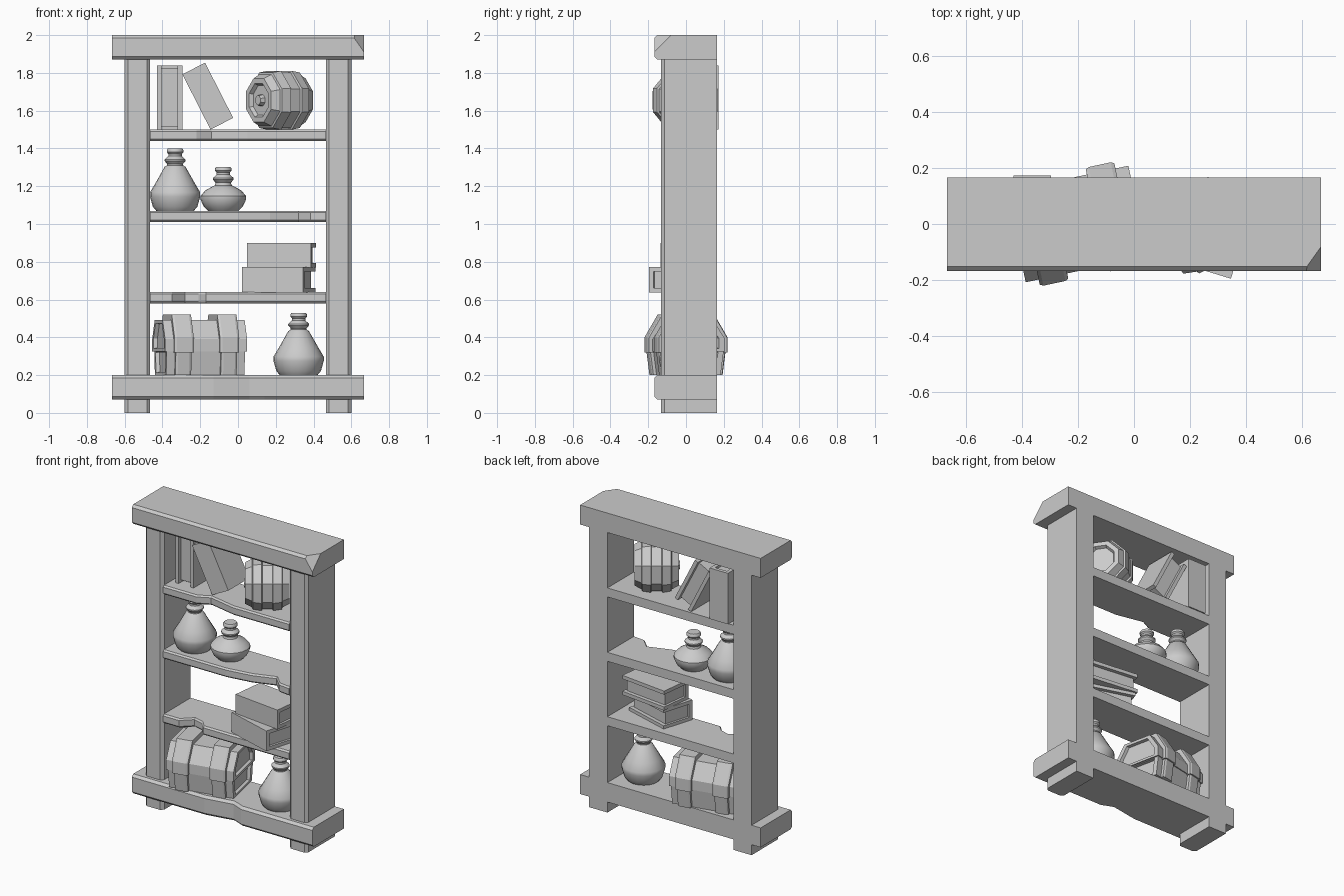
import bpy, bmesh
from math import sin, cos, pi, radians
from mathutils import Matrix, Vector

if "Cube" in bpy.data.objects:
    bpy.data.objects.remove(bpy.data.objects["Cube"])


def add_mesh(name, verts, faces, matrix=None):
    me = bpy.data.meshes.new(name)
    me.from_pydata(verts, [], faces)
    bm = bmesh.new()
    bm.from_mesh(me)
    bmesh.ops.recalc_face_normals(bm, faces=bm.faces)
    bm.to_mesh(me)
    bm.free()
    ob = bpy.data.objects.new(name, me)
    bpy.context.collection.objects.link(ob)
    if matrix is not None:
        ob.matrix_world = matrix
    return ob


def loft(name, rings, matrix=None):
    """Skin equal-length rings and cap both ends."""
    n = len(rings[0])
    verts = [p for r in rings for p in r]
    faces = [(k * n + i, k * n + (i + 1) % n, (k + 1) * n + (i + 1) % n, (k + 1) * n + i)
             for k in range(len(rings) - 1) for i in range(n)]
    faces += [tuple(range(n)), tuple(range(len(verts) - n, len(verts)))]
    return add_mesh(name, verts, faces, matrix)


def place(x, y, z, turn=0):
    return Matrix.Translation((x, y, z)) @ Matrix.Rotation(radians(turn), 4, 'Z')


BACK = 0.165


def plank(name, half, front, z0, z1, c, dents=()):
    """Horizontal board with chamfered front edges and a worn front outline."""
    edge = [(-half, front), *dents, (half, front)]

    def ring(z, inset):
        return [(x, y + inset, z) for x, y in edge] + [(half, BACK, z), (-half, BACK, z)]
    return loft(name, [ring(z0, c), ring(z0 + c, 0), ring(z1 - c, 0), ring(z1, c)])


# top beam with a broken corner
top = plank("top_beam", 0.667, -0.168, 1.87, 2.0, 0.016)
bm = bmesh.new()
bm.from_mesh(top.data)
a, b, d = Vector((0.61, -0.16, 2)), Vector((0.667, -0.08, 2)), Vector((0.667, -0.168, 1.91))
normal = (b - a).cross(d - a)
if normal.x < 0:
    normal.negate()
cut = bmesh.ops.bisect_plane(bm, geom=bm.verts[:] + bm.edges[:] + bm.faces[:],
                             plane_co=a, plane_no=normal, clear_outer=True)
bmesh.ops.holes_fill(bm, edges=[e for e in bm.edges if e.is_boundary])
bmesh.ops.recalc_face_normals(bm, faces=bm.faces)
bm.to_mesh(top.data)
bm.free()

# bottom beam and worn shelves
plank("bottom_beam", 0.667, -0.168, 0.07, 0.2, 0.016,
      [(-0.13, -0.168), (0.06, -0.135), (0.14, -0.168)])
plank("upper_shelf", 0.465, -0.125, 1.44, 1.5, 0.01,
      [(-0.22, -0.125), (-0.14, -0.085), (0.05, -0.125)])
plank("middle_shelf", 0.465, -0.125, 1.01, 1.07, 0.01,
      [(0.0, -0.125), (0.17, -0.10), (0.32, -0.05), (0.385, -0.115)])
plank("lower_shelf", 0.465, -0.125, 0.58, 0.64, 0.01,
      [(-0.35, -0.125), (-0.28, -0.06), (-0.21, -0.08), (-0.17, -0.125)])

# posts and feet with chamfered front corners
for side, cx in (("left", -0.5325), ("right", 0.5325)):
    h, f, c = 0.0675, -0.132, 0.018
    prof = [(-h, f + c), (-h + c, f), (h - c, f), (h, f + c), (h, BACK), (-h, BACK)]
    for part, z0, z1 in (("post", 0.2, 1.87), ("foot", 0.0, 0.07)):
        loft(f"{side}_{part}", [[(cx + x, y, z) for x, y in prof] for z in (z0, z1)])


# books: C-shaped cover round a recessed page block
def book(name, centre, along, spine, length=0.34, depth=0.22, thick=0.135):
    l, s = Vector(along).normalized(), Vector(spine).normalized()
    t = l.cross(-s)
    m = Matrix.Translation(centre) @ Matrix((l, -s, t)).transposed().to_4x4()
    D, T, c = depth / 2, thick / 2, 0.024
    cover = [(-D, -T), (D, -T), (D, -T + c), (-D + c, -T + c),
             (-D + c, T - c), (D, T - c), (D, T), (-D, T)]
    loft(name + "_cover", [[(x, y, z) for y, z in cover] for x in (-length / 2, length / 2)], m)
    p = [(-D + c, -T + c), (D - 0.025, -T + c), (D - 0.025, T - c), (-D + c, T - c)]
    e = length / 2 - 0.016
    loft(name + "_pages", [[(x, y, z) for y, z in p] for x in (-e, e)], m)


def turned(deg):
    r = radians(deg)
    return (cos(r), sin(r), 0), (sin(r), -cos(r), 0)


lean = radians(27)
book("upright_book", (-0.3625, 0.063, 1.67), (0, 0, 1), (0, 1, 0))
book("leaning_book", (-0.16, 0.045, 1.677), (-sin(lean), 0, cos(lean)), (0, -1, 0), 0.328)
book("lower_lying_book", (0.215, -0.04, 0.705), *turned(-17))
book("upper_lying_book", (0.23, -0.005, 0.835), *turned(-7), thick=0.13)


# barrel: eight-sided, lying on its side, with hoops and sunken ends
def octagon(x, r):
    return [(x, r * cos(pi / 8 + i * pi / 4), r * sin(pi / 8 + i * pi / 4)) for i in range(8)]


half_profile = [(-0.115, 0.085), (-0.135, 0.095), (-0.135, 0.125), (-0.092, 0.148),
                (-0.088, 0.159), (-0.035, 0.168), (-0.03, 0.158)]
profile = half_profile + [(-x, r) for x, r in reversed(half_profile)]
barrel_at = place(0.22, -0.005, 1.655, 35)
loft("barrel", [octagon(x, r) for x, r in profile], barrel_at)
loft("barrel_plug", [octagon(-0.14, 0.026), octagon(-0.11, 0.034)], barrel_at)


# round bottles
def bottle(name, x, y, z, body):
    shoulder = body[-1][1]
    neck = [(0.042, 0.008), (0.042, 0.015), (0.055, 0.03), (0.055, 0.038), (0.036, 0.056),
            (0.036, 0.068), (0.044, 0.077), (0.044, 0.088), (0.038, 0.097)]
    prof = body + [(r, shoulder + h) for r, h in neck]
    n = 20
    ob = loft(name, [[(r * cos(2 * pi * i / n), r * sin(2 * pi * i / n), h) for i in range(n)]
                     for r, h in prof], place(x, y, z))
    bpy.ops.object.select_all(action='DESELECT')
    ob.select_set(True)
    bpy.context.view_layer.objects.active = ob
    bpy.ops.object.shade_smooth_by_angle(angle=radians(40))


tall = [(0.1, 0), (0.118, 0.022), (0.133, 0.075), (0.133, 0.098), (0.105, 0.145), (0.055, 0.233)]
squat = [(0.08, 0), (0.103, 0.022), (0.121, 0.06), (0.121, 0.078), (0.095, 0.108), (0.045, 0.145)]
bottle("tall_bottle", -0.333, 0.02, 1.07, tall)
bottle("squat_bottle", -0.078, 0.03, 1.07, squat[:-1] + [(0.045, 0.135)])
bottle("floor_bottle", 0.321, -0.01, 0.2, tall)

# chest: tapered base, faceted lid and two pairs of straps
CHEST = place(-0.203, 0.0, 0.2, 12)
base_half = [(0.142, 0), (0.16, 0.135)]
lid_half = [(0.165, 0.125), (0.165, 0.19), (0.1, 0.292)]


def section(x, half, grow=0.0, k=1.0):
    zc = sum(z for _, z in half) / len(half)
    right = [(y * k + grow, zc + (z - zc) * k) for y, z in half]
    pts = [(-y, z) for y, z in right] + right[::-1]
    return [(x, y, z) for y, z in pts]


for name, half, e in (("chest_base", base_half, 0.212), ("chest_lid", lid_half, 0.222)):
    loft(name, [section(-e + 0.02, half, 0, 0.76), section(-e, half, 0, 0.8), section(-e, half),
                section(e, half), section(e, half, 0, 0.8), section(e - 0.02, half, 0, 0.76)], CHEST)
strap_lid = [(0.19, 0.12), (0.19, 0.2), (0.118, 0.322)]
strap_base = [(0.165, 0), (0.182, 0.13)]
for side, cx in (("left", -0.123), ("right", 0.123)):
    for part, half, w in (("lid", strap_lid, 0.052), ("base", strap_base, 0.043)):
        loft(f"chest_{side}_{part}_strap",
             [section(cx - w, half, -0.006), section(cx - w + 0.012, half),
              section(cx + w - 0.012, half), section(cx + w, half, -0.006)], CHEST)
